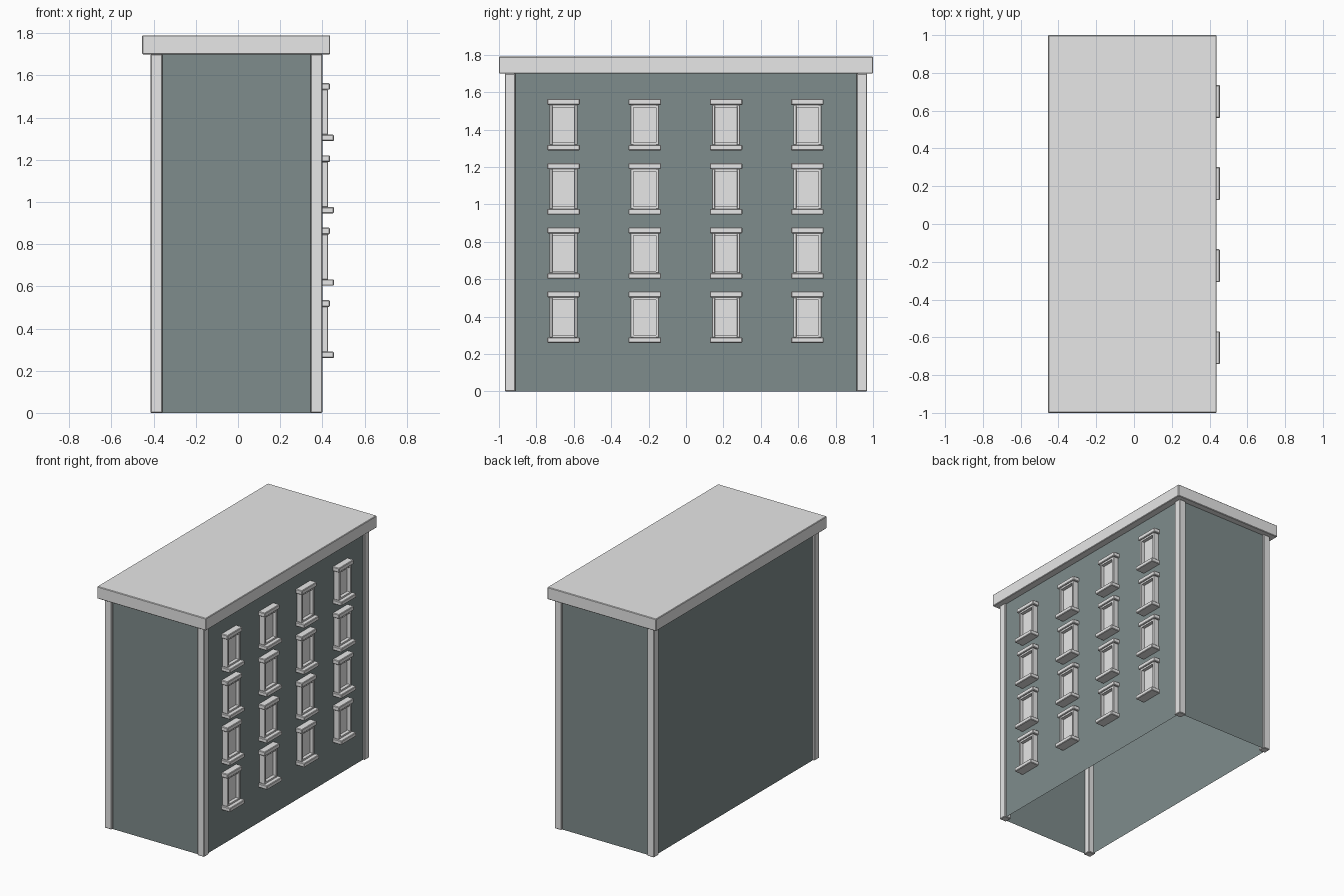
import bpy
import bmesh

if "Cube" in bpy.data.objects:
    bpy.data.objects.remove(bpy.data.objects["Cube"], do_unlink=True)


def make_material(name, colour):
    mat = bpy.data.materials.new(name)
    mat.use_nodes = True
    mat.diffuse_color = colour
    mat.node_tree.nodes["Principled BSDF"].inputs["Base Color"].default_value = colour
    return mat


trim = make_material("pale_grey_trim", (0.8, 0.8, 0.8, 1))
paint = make_material("grey_teal_wall", (0.212, 0.262, 0.262, 1))


def box(name, x, y, z, mat, bevel=0.0, open_bottom=False):
    """Box from (min, max) pairs on each axis."""
    bm = bmesh.new()
    bmesh.ops.create_cube(bm, size=1)
    for v in bm.verts:
        v.co = [lo + (c + 0.5) * (hi - lo) for c, (lo, hi) in zip(v.co, (x, y, z))]
    if open_bottom:
        bm.normal_update()
        base = [f for f in bm.faces if f.normal.z < -0.5]
        bmesh.ops.delete(bm, geom=base, context='FACES_ONLY')
    mesh = bpy.data.meshes.new(name)
    bm.to_mesh(mesh)
    bm.free()
    mesh.materials.append(mat)
    obj = bpy.data.objects.new(name, mesh)
    bpy.context.collection.objects.link(obj)
    if bevel:
        mod = obj.modifiers.new("edge_bevel", 'BEVEL')
        mod.width = bevel
        mod.segments = 1
    return obj


# Outer limits of the corner posts, and how far the walls sit behind them
LEFT, RIGHT, END, EAVES = -0.415, 0.40, 0.968, 1.70
POST, INSET = 0.056, 0.015
face = RIGHT - INSET

# Hollow wall shell, open underneath
box("walls", (LEFT + INSET, face), (-END + INSET, END - INSET), (0, EAVES),
    paint, open_bottom=True)

# Roof slab
box("roof", (-0.455, 0.437), (-1, 1), (EAVES, 1.79), trim, 0.004)

# Corner posts
for x_name, x in (("right", (LEFT, LEFT + POST)), ("left", (RIGHT - POST, RIGHT))):
    for y_name, y in (("front", (-END, POST - END)), ("back", (END - POST, END))):
        box(f"{y_name}_{x_name}_post", x, y, (0, EAVES), trim, 0.004)


# Window: sill, lintel, two jambs, inner rails and a recessed pane
def window(tag, y, z):
    def part(name, depth, half, low, high, bevel=0.0, shift=0.0):
        box(f"{name}_{tag}", (face - 0.01, depth),
            (y + shift - half, y + shift + half), (z + low, z + high), trim, bevel)

    part("sill", 0.455, 0.087, 0, 0.03, 0.004)
    part("lintel", 0.435, 0.087, 0.243, 0.275, 0.004)
    for side in (-1, 1):
        part("jamb_a" if side < 0 else "jamb_b", 0.427, 0.008, 0.03, 0.243,
             0.002, side * 0.067)
    part("top_rail", 0.425, 0.06, 0.23, 0.243)
    part("bottom_rail", 0.425, 0.06, 0.03, 0.042)
    part("pane", 0.40, 0.06, 0.03, 0.243)


for row in range(4):
    for col in range(4):
        window(f"{row}_{col}", -0.655 + 0.4345 * col, 0.26 + 0.343 * row)
